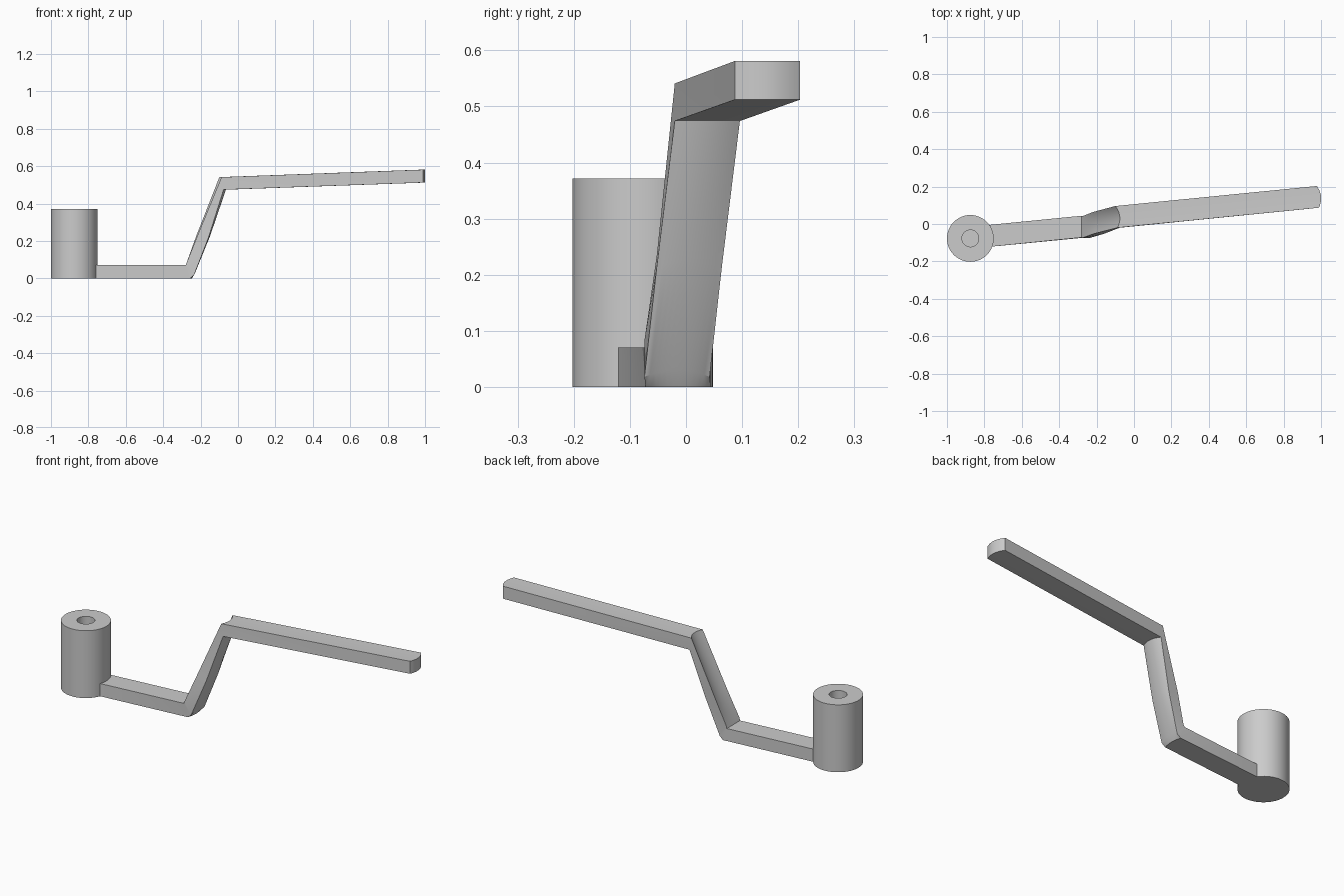
import bpy, bmesh, math

if "Cube" in bpy.data.objects:
    bpy.data.objects.remove(bpy.data.objects["Cube"])

def finish(bm, name, angle):
    bmesh.ops.recalc_face_normals(bm, faces=bm.faces)
    me = bpy.data.meshes.new(name)
    bm.to_mesh(me)
    bm.free()
    ob = bpy.data.objects.new(name, me)
    bpy.context.collection.objects.link(ob)
    bpy.ops.object.select_all(action='DESELECT')
    ob.select_set(True)
    bpy.context.view_layer.objects.active = ob
    bpy.ops.object.shade_smooth_by_angle(angle=math.radians(angle))
    return ob

# Handle post: revolved profile with a blind bore in the top
SIDES = 48
PX, PY, R, BORE, H, FLOOR = -0.875, -0.077, 0.125, 0.045, 0.372, 0.07
bm = bmesh.new()
rings = []
for r, z in [(R, 0), (R, H), (BORE, H), (BORE, FLOOR)]:
    rings.append([bm.verts.new((PX + r * math.cos(2 * math.pi * i / SIDES),
                                PY + r * math.sin(2 * math.pi * i / SIDES), z))
                  for i in range(SIDES)])
for a, b in zip(rings, rings[1:]):
    for i in range(SIDES):
        j = (i + 1) % SIDES
        bm.faces.new((a[i], a[j], b[j], b[i]))
bm.faces.new(rings[0])
bm.faces.new(rings[-1])
finish(bm, "handle_post", 30)

# Crank arm: cranked flat bar, crescent-shaped toward its upper end
# station: y centre, slant, top (x, z, bulge), bottom (x, z, bulge, z rise)
STATIONS = [
    (-0.066, 0.1, (-0.80, 0.07, 0), (-0.80, 0, 0, 0)),
    (-0.014, 0.0, (-0.28, 0.07, 0), (-0.256, 0, 0.010, 0)),
    (-0.016, 0.0, (-0.275, 0.083, 0), (-0.235, 0.018, 0.006, 0.012)),
    (0.006, 0.05, (-0.217, 0.235, 0.010), (-0.162, 0.215, 0.012, 0.010)),
    (0.038, 0.1, (-0.094, 0.541, 0.018), (-0.083, 0.474, 0.018, 0)),
    (0.145, 0.1, (0.983, 0.581, 0.017), (0.983, 0.512, 0.017, 0)),
]
HALF, N = 0.058, 12
bm = bmesh.new()
tops, bots = [], []
for yc, slant, (tx, tz, tb), (bx, bz, bb, rise) in STATIONS:
    top, bot = [], []
    for i in range(N + 1):
        t = -1 + 2 * i / N
        y, f = t * HALF, 1 - t * t
        top.append(bm.verts.new((tx - slant * y + tb * f, yc + y + 0.1 * tb * f, tz)))
        bot.append(bm.verts.new((bx - slant * y + bb * f, yc + y + 0.1 * bb * f, bz + rise * f)))
    tops.append(top)
    bots.append(bot)
for k in range(len(STATIONS) - 1):
    for row in (tops, bots):
        for i in range(N):
            bm.faces.new((row[k][i], row[k][i + 1], row[k + 1][i + 1], row[k + 1][i]))
    for i in (0, N):
        bm.faces.new((tops[k][i], tops[k + 1][i], bots[k + 1][i], bots[k][i]))
# End caps
for k in (0, -1):
    for i in range(N):
        bm.faces.new((tops[k][i], tops[k][i + 1], bots[k][i + 1], bots[k][i]))
finish(bm, "crank_arm", 20)
